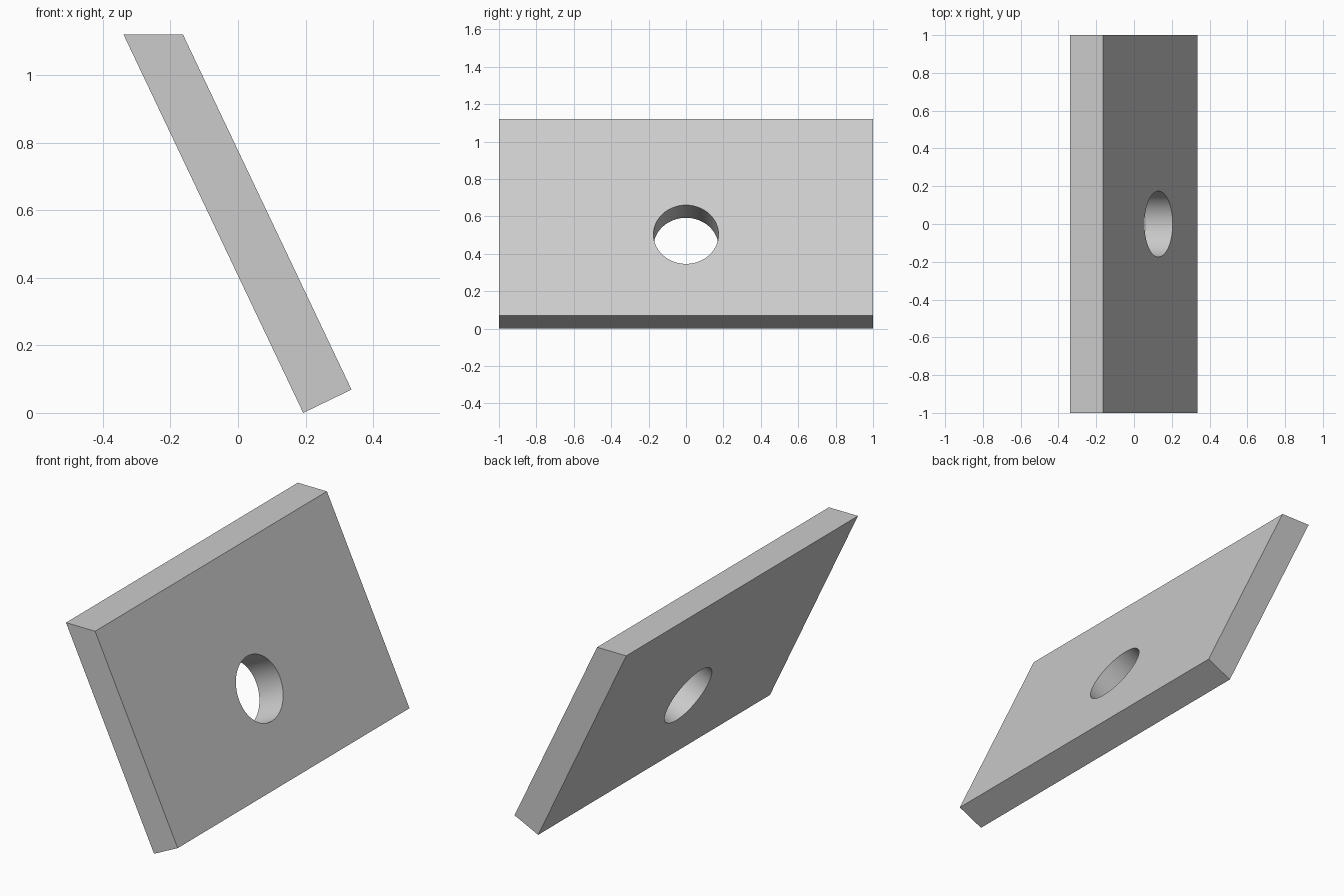
import bpy, bmesh, math
from mathutils import Vector

if "Cube" in bpy.data.objects:
    bpy.data.objects.remove(bpy.data.objects["Cube"])

# Leaning slab: side profile (x, z) extruded along y
profile = [(-0.339, 1.12), (-0.163, 1.12), (0.336, 0.069), (0.193, 0.0)]
bm = bmesh.new()
face = bm.faces.new([bm.verts.new((x, -1, z)) for x, z in profile])
ext = bmesh.ops.extrude_face_region(bm, geom=[face])
bmesh.ops.translate(bm, vec=(0, 2, 0),
                    verts=[v for v in ext["geom"] if isinstance(v, bmesh.types.BMVert)])
bmesh.ops.recalc_face_normals(bm, faces=bm.faces)
mesh = bpy.data.meshes.new("leaning_plate")
bm.to_mesh(mesh)
bm.free()
plate = bpy.data.objects.new("leaning_plate", mesh)
bpy.context.collection.objects.link(plate)

# Round hole, drilled square to the sloping face
tilt = math.atan2(0.499, 1.051)
normal = Vector((math.cos(tilt), 0, math.sin(tilt)))
centre = Vector((0.13, 0, 0.503)) - normal * 0.08
bpy.ops.mesh.primitive_cylinder_add(vertices=64, radius=0.174, depth=0.6, location=centre,
                                    rotation=(0, math.pi / 2 - tilt, 0))
cutter = bpy.context.object
cutter.name = "hole_cutter"
cutter.hide_render = True

cut = plate.modifiers.new("hole", "BOOLEAN")
cut.operation = "DIFFERENCE"
cut.solver = "EXACT"
cut.object = cutter

# Apply the cut, then smooth the hole wall while keeping edges sharp
bpy.ops.object.select_all(action="DESELECT")
bpy.context.view_layer.objects.active = plate
plate.select_set(True)
bpy.ops.object.modifier_apply(modifier=cut.name)
bpy.data.objects.remove(cutter)
bpy.ops.object.shade_smooth_by_angle(angle=math.radians(30))
